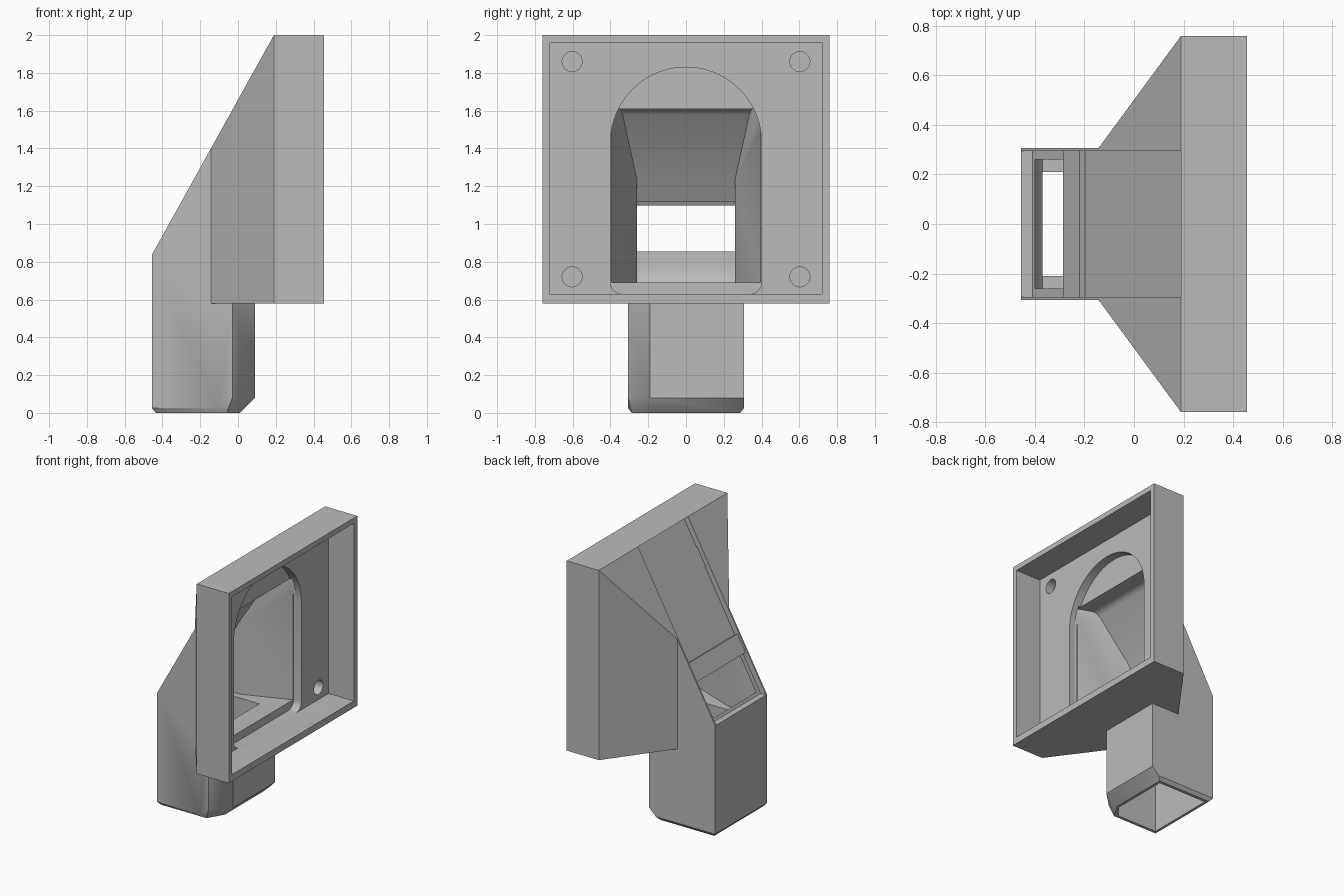
import bpy, bmesh, math
from mathutils import Vector

old = bpy.data.objects.get("Cube")
if old:
    bpy.data.objects.remove(old, do_unlink=True)

grey = bpy.data.materials.new("plain_grey")
grey.use_nodes = True
COLOUR = (0.5, 0.5, 0.5, 1)
grey.diffuse_color = COLOUR
grey.node_tree.nodes["Principled BSDF"].inputs["Base Color"].default_value = COLOUR


def finish(bm, name):
    bmesh.ops.recalc_face_normals(bm, faces=bm.faces)
    mesh = bpy.data.meshes.new(name)
    bm.to_mesh(mesh)
    bm.free()
    mesh.materials.append(grey)
    ob = bpy.data.objects.new(name, mesh)
    bpy.context.scene.collection.objects.link(ob)
    return ob


def prism(name, outline, axis, lo, hi):
    """Extrude a 2D outline along an axis; the other two axes keep their order."""
    bm = bmesh.new()
    verts = []
    for p in outline:
        co = list(p)
        co.insert("xyz".index(axis), lo)
        verts.append(bm.verts.new(co))
    face = bm.faces.new(verts)
    moved = bmesh.ops.extrude_face_region(bm, geom=[face])["geom"]
    step = Vector([hi - lo if a == axis else 0 for a in "xyz"])
    bmesh.ops.translate(bm, vec=step, verts=[g for g in moved if isinstance(g, bmesh.types.BMVert)])
    return finish(bm, name)


def box(name, x, y, z):
    return prism(name, [(x[0], y[0]), (x[1], y[0]), (x[1], y[1]), (x[0], y[1])], "z", *z)


def hull(name, points):
    bm = bmesh.new()
    verts = [bm.verts.new(p) for p in points]
    bmesh.ops.convex_hull(bm, input=verts)
    bmesh.ops.dissolve_limit(bm, angle_limit=0.01, verts=bm.verts, edges=bm.edges)
    return finish(bm, name)


def combine(target, tool, operation):
    mod = target.modifiers.new(operation, "BOOLEAN")
    mod.operation, mod.object, mod.solver = operation, tool, "EXACT"
    bpy.context.view_layer.update()
    result = bpy.data.meshes.new_from_object(
        target.evaluated_get(bpy.context.evaluated_depsgraph_get()))
    target.modifiers.clear()
    target.data = result
    bpy.data.objects.remove(tool, do_unlink=True)


def arc(cx, cy, r, start, end, n):
    angles = [math.radians(start + (end - start) * i / n) for i in range(n + 1)]
    return [(cx + r * math.cos(a), cy + r * math.sin(a)) for a in angles]


# Sloping back line shared by the funnel and the duct
BACK, FRONT, SLOPE, W = 0.19, -0.456, 1.8, 0.307


def slope_z(x):
    return 2 + SLOPE * (x - BACK)


# Square frame
body = box("vent_adapter", (BACK, 0.456), (-0.76, 0.76), (0.58, 2))

# Tapered funnel behind the frame
funnel = []
for x, y in ((BACK, 0.76), (-0.143, W)):
    funnel += [(x, s * y, z) for s in (-1, 1) for z in (0.58, slope_z(x))]
combine(body, hull("funnel", funnel), "UNION")

# Duct with one cut corner and a bevelled lower end
plan = [(FRONT, -W), (-0.03, -W), (0.09, -0.19), (0.09, W), (FRONT, W)]
duct = [(x, y, slope_z(x)) for x, y in plan]
duct += [(x, y, 0.08 if x > -0.1 else 0.025) for x, y in plan]
duct += [(-0.1, -W, 0.025), (0.035, W, 0.025)]
duct += [(-0.435, -0.287, 0), (-0.06, -0.287, 0), (0.01, -0.17, 0),
         (0.01, 0.287, 0), (-0.435, 0.287, 0)]
combine(body, hull("duct", duct), "UNION")

# Shallow tray in the open face of the frame
FLOOR = 0.245
cutters = [box("tray", (FLOOR, 0.6), (-0.72, 0.72), (0.63, 1.96))]

# Arched port with rounded lower corners
port = arc(0, 1.43, 0.4, 0, 180, 40)
port += arc(-0.34, 0.69, 0.06, 180, 270, 6) + arc(0.34, 0.69, 0.06, 270, 360, 6)
cutters.append(prism("port", port, "x", 0.18, 0.3))

# Screw holes
for y in (-0.603, 0.603):
    for z in (0.72, 1.86):
        cutters.append(prism("screw_hole", arc(y, z, 0.053, 0, 345, 23), "x", 0.18, 0.3))

# Air chamber: side profile crossed with a narrowing plan
side = [(0.2, 0.69), (0.2, 1.61), (0.075, 1.61), (0.05, 1.6), (0.03, 1.58),
        (-0.235, 1.12), (-0.235, 1.4), (-0.4, 1.4), (-0.4, 0.8),
        (-0.396, 0.75), (-0.386, 0.71), (-0.37, 0.69)]
chamber = prism("chamber", side, "y", -0.6, 0.6)
taper = [(0.21, -0.405), (0.21, 0.405), (-0.167, 0.26), (-0.6, 0.26), (-0.6, -0.26), (-0.167, -0.26)]
combine(chamber, prism("taper", taper, "z", 0.5, 1.8), "INTERSECT")
cutters.append(chamber)

# Duct bore and its wider socket
cutters.append(box("bore", (-0.37, 0.03), (-0.21, 0.21), (0.3, 0.75)))
socket = [(-0.415, -0.265), (-0.08, -0.265), (-0.01, -0.17), (-0.01, 0.265), (-0.415, 0.265)]
cutters.append(prism("socket", socket, "z", -0.1, 0.45))

# Sliding-cover channel along the slope, with a level front lip
length = math.hypot(1, SLOPE)
along = Vector((1, SLOPE)) / length
inward = Vector((SLOPE, -1)) / length
top = Vector((BACK, 2))
DEPTH = 0.04


def on_slope(distance, depth):
    return tuple(top - along * distance + inward * depth)


lip_x = BACK + (0.836 - 2 + DEPTH * length) / SLOPE
channel = [on_slope(0, DEPTH), (lip_x, 0.836), (-0.6, 0.836), on_slope(1.4, -0.2), on_slope(0, -0.2)]
cutters.append(prism("channel", channel, "y", -0.295, 0.295))

# Small latch notches in the channel walls
for start in (0.22, 0.87):
    notch = [on_slope(start, 0.015), on_slope(start + 0.14, 0.015),
             on_slope(start + 0.14, DEPTH), on_slope(start, DEPTH)]
    cutters.append(prism("notch", notch, "y", -0.302, 0.302))

for cutter in cutters:
    combine(body, cutter, "DIFFERENCE")

# Keep one material and sharp edges
body.data.materials.clear()
body.data.materials.append(grey)
for poly in body.data.polygons:
    poly.material_index = 0
bpy.context.view_layer.objects.active = body
body.select_set(True)
bpy.ops.object.shade_smooth_by_angle(angle=math.radians(25))
